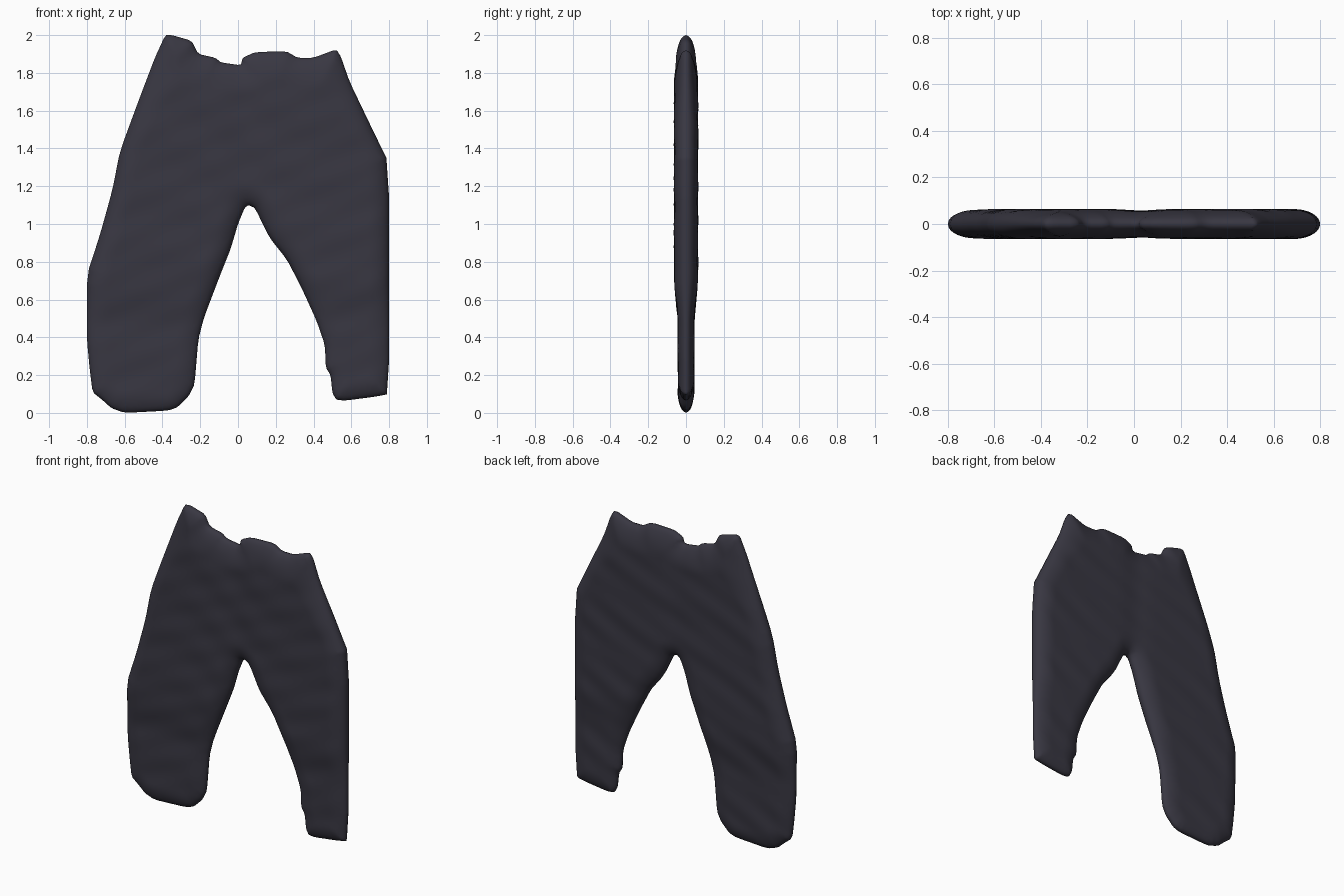
import bpy, bmesh, math
from mathutils import Vector
from mathutils.geometry import delaunay_2d_cdt, intersect_point_line

if "Cube" in bpy.data.objects:
    bpy.data.objects.remove(bpy.data.objects["Cube"])

# Silhouette of the trousers in x, z (clockwise from the left waist corner)
OUTLINE = [(-.385, 2.0), (-.35, 2.0), (-.245, 1.97), (-.21, 1.9), (-.12, 1.88), (-.09, 1.855),
           (.015, 1.84), (.025, 1.88), (.09, 1.91), (.255, 1.915), (.315, 1.88), (.4, 1.88),
           (.52, 1.925), (.545, 1.885), (.59, 1.755), (.705, 1.515), (.8, 1.32), (.8, .1),
           (.72, .085), (.565, .065), (.52, .07), (.5, .105), (.49, .2), (.465, .24),
           (.46, .36), (.415, .49), (.335, .665), (.26, .81), (.165, .93), (.09, 1.085),
           (.055, 1.1), (.035, 1.085), (0, 1.0), (-.04, .865), (-.1, .715), (-.18, .505),
           (-.21, .39), (-.23, .15), (-.26, .09), (-.32, .03), (-.37, .012), (-.6, 0),
           (-.67, .025), (-.72, .07), (-.77, .11), (-.785, .23), (-.8, .39), (-.8, .73),
           (-.73, .945), (-.665, 1.18), (-.625, 1.385), (-.52, 1.67), (-.44, 1.88)]


def soften(points, cut=0.15):
    """Trim every corner a little."""
    out = []
    for a, b in zip(points, points[1:] + points[:1]):
        out += [a.lerp(b, cut), a.lerp(b, 1 - cut)]
    return out


def resample(points, step):
    out = []
    for a, b in zip(points, points[1:] + points[:1]):
        n = max(1, round((b - a).length / step))
        out += [a.lerp(b, i / n) for i in range(n)]
    return out


corners = soften([Vector(p) for p in OUTLINE])
segments = list(zip(corners, corners[1:] + corners[:1]))


def edge_distance(p):
    best = 9.0
    for a, b in segments:
        ab = b - a
        t = min(1, max(0, (p - a).dot(ab) / ab.length_squared))
        best = min(best, (p - a - ab * t).length)
    return best


def inside(p):
    hit = False
    for a, b in segments:
        if (a.y > p.y) != (b.y > p.y) and p.x < a.x + (p.y - a.y) / (b.y - a.y) * (b.x - a.x):
            hit = not hit
    return hit


def smoothstep(a, b, t):
    t = min(1, max(0, (t - a) / (b - a)))
    return t * t * (3 - 2 * t)


def half_thickness(x, z, d, side):
    """Padded cloth: rounded rim, thinner cuffs, centre seam, soft folds."""
    full = .043 + .019 * smoothstep(.45, .75, z)
    full -= .006 * math.exp(-((x - .03) / .09) ** 2)
    rim = .11 + .1 * smoothstep(1.5, 1.9, z)
    t = min(1, d / rim)
    fold = .0018 * math.sin(22 * z + 9 * x * side + 2 * math.sin(5 * x))
    fold += .0012 * math.sin(37 * z - 16 * x + side)
    return full * math.sqrt(1 - (1 - t) ** 2) + fold * t


# Sample points: the rim, rings just inside it, and a grid for the cloth
rim = resample(corners, .014)
points = list(rim)
for offset in (.005, .014, .027):
    for i, p in enumerate(rim):
        tangent = (rim[(i + 1) % len(rim)] - rim[i - 1]).normalized()
        q = p + Vector((tangent.y, -tangent.x)) * offset
        if inside(q) and edge_distance(q) > offset * .93:
            points.append(q)
for i in range(-40, 41):
    for j in range(101):
        q = Vector((i * .02 + (j % 2) * .01, j * .02))
        if inside(q) and edge_distance(q) > .036:
            points.append(q)
rim_edges = [(i, (i + 1) % len(rim)) for i in range(len(rim))]
flat, _, tris, *_ = delaunay_2d_cdt(points, rim_edges, [], 1, 1e-6)

# Front and back cloth panels joined along the rim
bm = bmesh.new()
front, back = [], []
for p in flat:
    d = edge_distance(p)
    if d < 1e-4:
        v = bm.verts.new((p.x, 0, p.y))
        front.append(v)
        back.append(v)
    else:
        front.append(bm.verts.new((p.x, -half_thickness(p.x, p.y, d, 1), p.y)))
        back.append(bm.verts.new((p.x, half_thickness(p.x, p.y, d, -1), p.y)))
for t in tris:
    if all(front[i] is back[i] for i in t):
        continue
    bm.faces.new([front[i] for i in t])
    bm.faces.new([back[i] for i in reversed(t)])
bmesh.ops.delete(bm, geom=[v for v in bm.verts if not v.link_faces], context='VERTS')
bmesh.ops.recalc_face_normals(bm, faces=bm.faces)
for f in bm.faces:
    f.smooth = True

mesh = bpy.data.meshes.new("trousers")
bm.to_mesh(mesh)
bm.free()
cloth = bpy.data.materials.new("dark slate cloth")
cloth.diffuse_color = (.040, .038, .054, 1)
cloth.use_nodes = True
cloth.node_tree.nodes["Principled BSDF"].inputs["Base Color"].default_value = cloth.diffuse_color
mesh.materials.append(cloth)
trousers = bpy.data.objects.new("trousers", mesh)
bpy.context.collection.objects.link(trousers)
